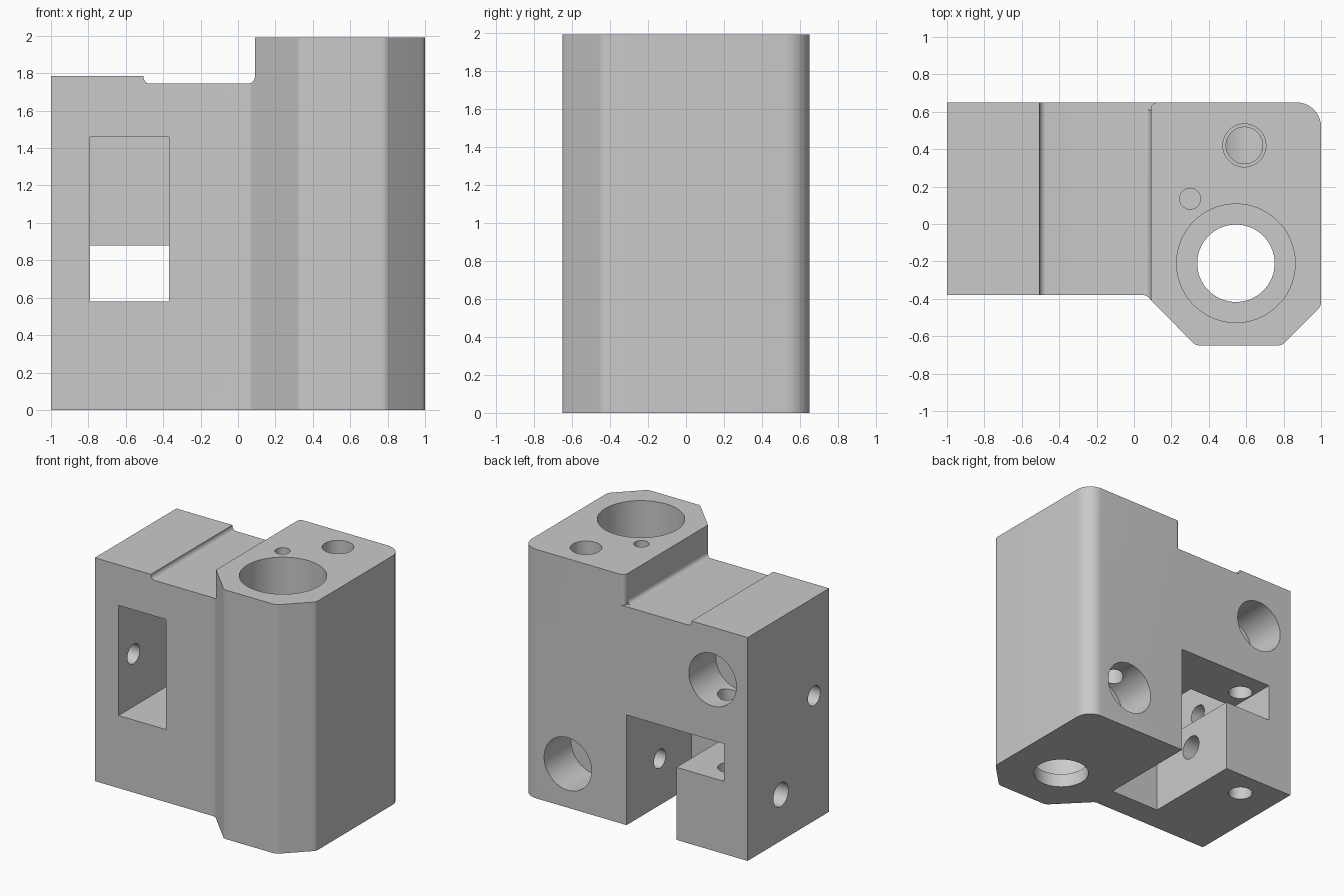
import bpy, bmesh, math
from mathutils import Vector

cube = bpy.data.objects.get("Cube")
if cube:
    bpy.data.objects.remove(cube, do_unlink=True)

grey = bpy.data.materials.new("plain grey")
grey.use_nodes = True
colour = (0.59, 0.59, 0.59, 1)
grey.diffuse_color = colour
grey.node_tree.nodes["Principled BSDF"].inputs["Base Color"].default_value = colour


def rounded(points, steps=8):
    """Round each (u, v, radius) corner of a closed outline."""
    out = []
    for i, (u, v, r) in enumerate(points):
        p = Vector((u, v))
        if r == 0:
            out.append(p)
            continue
        a = (Vector(points[i - 1][:2]) - p).normalized()
        b = (Vector(points[(i + 1) % len(points)][:2]) - p).normalized()
        half = a.angle(b) / 2
        centre = p + (a + b).normalized() * (r / math.sin(half))
        start = p + a * (r / math.tan(half)) - centre
        end = p + b * (r / math.tan(half)) - centre
        for k in range(steps + 1):
            out.append(centre + start.lerp(end, k / steps).normalized() * r)
    return out


def place(axis, u, v, w):
    return {"x": (w, u, v), "y": (u, w, v), "z": (u, v, w)}[axis]


def prism(name, points, axis, low, high):
    """Extrude an outline along an axis."""
    bm = bmesh.new()
    face = bm.faces.new([bm.verts.new(place(axis, u, v, low)) for u, v in points])
    new = bmesh.ops.extrude_face_region(bm, geom=[face])["geom"]
    shift = Vector(place(axis, 0, 0, high - low))
    bmesh.ops.translate(bm, vec=shift, verts=[g for g in new if isinstance(g, bmesh.types.BMVert)])
    bmesh.ops.recalc_face_normals(bm, faces=bm.faces)
    mesh = bpy.data.meshes.new(name)
    bm.to_mesh(mesh)
    bm.free()
    mesh.materials.append(grey)
    obj = bpy.data.objects.new(name, mesh)
    bpy.context.scene.collection.objects.link(obj)
    return obj


def circle(u, v, r, sides=48):
    turns = [2 * math.pi * (k + 0.5) / sides for k in range(sides)]
    return [(u + r * math.cos(t), v + r * math.sin(t)) for t in turns]


def box(u0, u1, v0, v1):
    return [(u0, v0), (u1, v0), (u1, v1), (u0, v1)]


# Main block with the chamfered bearing tower
body = prism("mounting_block", rounded([
    (-1, 0.65, 0), (1, 0.65, 0.13), (1, -0.44, 0.06), (0.79, -0.65, 0.06),
    (0.33, -0.65, 0.06), (0.065, -0.38, 0.04), (-1, -0.38, 0)]), "z", 0, 1.99)

cutters = [
    # Lowered top beside the tower
    prism("top_step", rounded([
        (0.09, 2.2, 0), (0.09, 1.745, 0.035), (-0.505, 1.745, 0.035),
        (-0.505, 1.785, 0), (-1.1, 1.785, 0), (-1.1, 2.2, 0)]), "y", -0.9, 0.9),
    # Rounded back corner of the tower
    prism("tower_corner", [(0.05, 0.7), (0.05, 0.61)] + rounded(
        [(0.09, 0.61, 0), (0.09, 0.65, 0.035), (0.13, 0.65, 0)]) + [(0.13, 0.7)],
        "z", 1.745, 2.2),
    # Stepped channel open to the back and bottom
    prism("back_channel", [(0.07, -0.1), (0.07, 0.88), (-0.79, 0.88),
                           (-0.79, 0.58), (-0.37, 0.58), (-0.37, -0.1)], "y", -0.17, 0.8),
    # Front window pocket
    prism("front_window", box(-0.79, -0.37, 0.58, 1.46), "y", -0.6, 0.23),
    # Tower bore and its seat
    prism("bore", circle(0.545, -0.21, 0.207), "z", -0.1, 0.5),
    prism("bearing_seat", circle(0.545, -0.21, 0.317, 64), "z", 0.11, 2.2),
    # Tower screw holes
    prism("screw_hole", circle(0.59, 0.42, 0.098), "z", 0.35, 2.2),
    prism("screw_hole_mouth", circle(0.59, 0.42, 0.115), "z", 1.5, 2.2),
    prism("small_hole", circle(0.30, 0.135, 0.056, 32), "z", 1.6, 2.2),
    # Round pockets in the back
    prism("lower_back_pocket", circle(0.59, 0.35, 0.21), "y", 0.31, 0.8),
    prism("upper_back_pocket", circle(-0.69, 1.365, 0.21), "y", 0.31, 0.8),
    # Bolt hole up through the foot
    prism("foot_hole", circle(-0.69, 0.43, 0.09), "z", -0.1, 1.365),
    # Cross holes from the end face
    prism("upper_side_hole", circle(-0.19, 1.0, 0.078, 32), "x", -1.1, -0.6),
    prism("lower_side_hole", circle(0.23, 0.37, 0.095, 32), "x", -1.1, -0.2),
    prism("tower_side_hole", circle(0.23, 0.37, 0.075, 32), "x", -0.1, 0.45),
]

# Cut everything out of the block
bpy.ops.object.select_all(action="DESELECT")
bpy.context.view_layer.objects.active = body
body.select_set(True)
for cutter in cutters:
    mod = body.modifiers.new(cutter.name, "BOOLEAN")
    mod.operation = "DIFFERENCE"
    mod.solver = "EXACT"
    mod.object = cutter
    bpy.ops.object.modifier_apply(modifier=mod.name)
    bpy.data.objects.remove(cutter, do_unlink=True)

bpy.ops.object.shade_smooth_by_angle(angle=math.radians(25))
